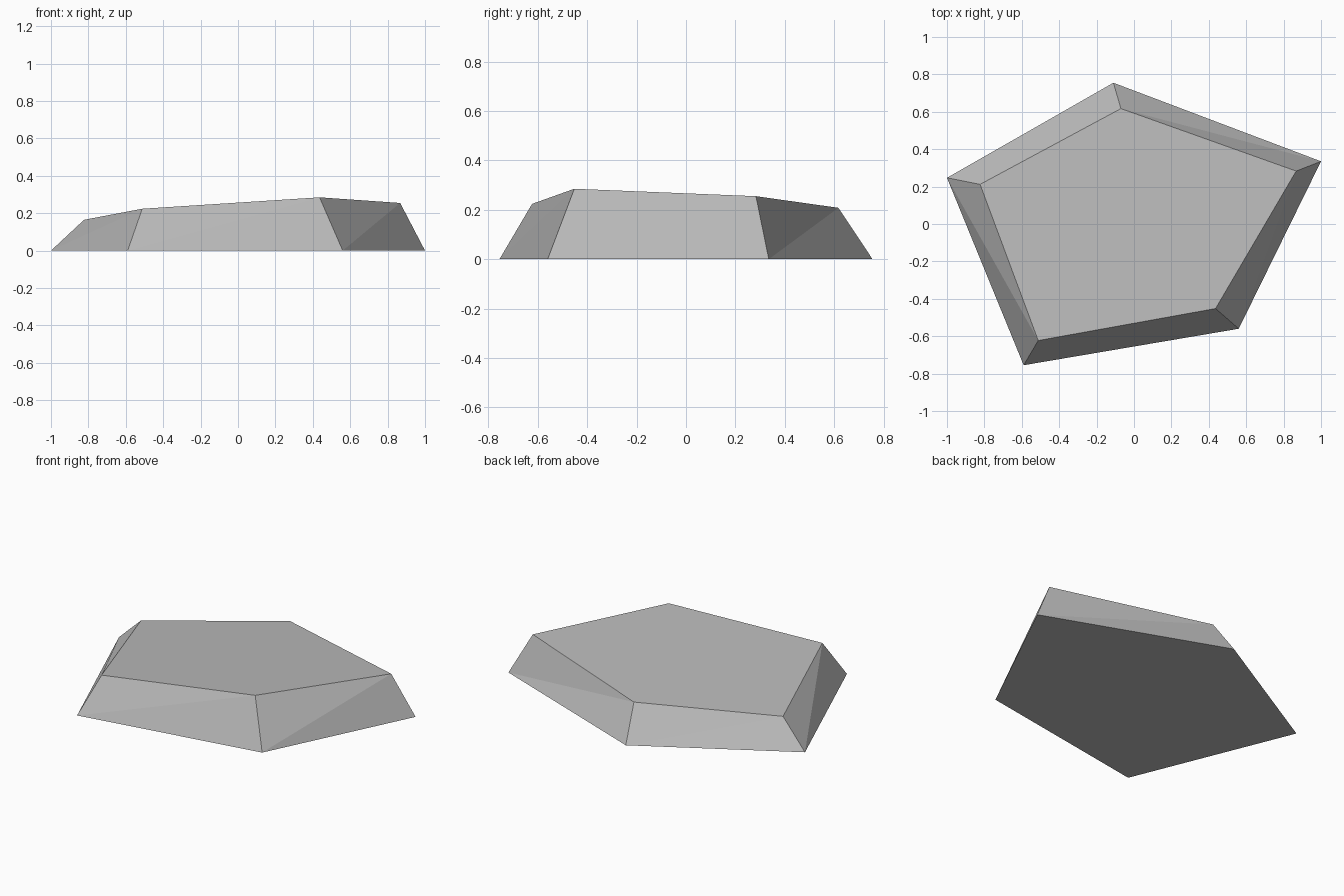
import bpy
import bmesh

# Remove the default cube
if "Cube" in bpy.data.objects:
    bpy.data.objects.remove(bpy.data.objects["Cube"], do_unlink=True)

# Stone colour
STONE = (0.50, 0.50, 0.50, 1.0)
stone = bpy.data.materials.new("stone_grey")
stone.use_nodes = True
stone.diffuse_color = STONE
stone.node_tree.nodes["Principled BSDF"].inputs["Base Color"].default_value = STONE

# Footprint and tilted top outline, both counter-clockwise from the front right corner
BASE = [(-0.59, -0.755), (0.56, -0.56), (1.0, 0.335), (-0.11, 0.755), (-1.0, 0.247)]
TOP = [(-0.512, -0.623, 0.224), (0.436, -0.452, 0.285), (0.867, 0.283, 0.255),
       (-0.07, 0.617, 0.208), (-0.823, 0.212, 0.165)]

bm = bmesh.new()
low = [bm.verts.new((x, y, 0)) for x, y in BASE]
high = [bm.verts.new(p) for p in TOP]

# Flat underside and top
bm.faces.new(low[::-1])
bm.faces.new(high)

# Sloping sides, each folded along one diagonal
for i in range(len(low)):
    j = (i + 1) % len(low)
    bm.faces.new((low[i], low[j], high[j]))
    bm.faces.new((low[i], high[j], high[i]))

mesh = bpy.data.meshes.new("flat_stone")
bm.to_mesh(mesh)
bm.free()
mesh.materials.append(stone)
bpy.context.scene.collection.objects.link(bpy.data.objects.new("flat_stone", mesh))
